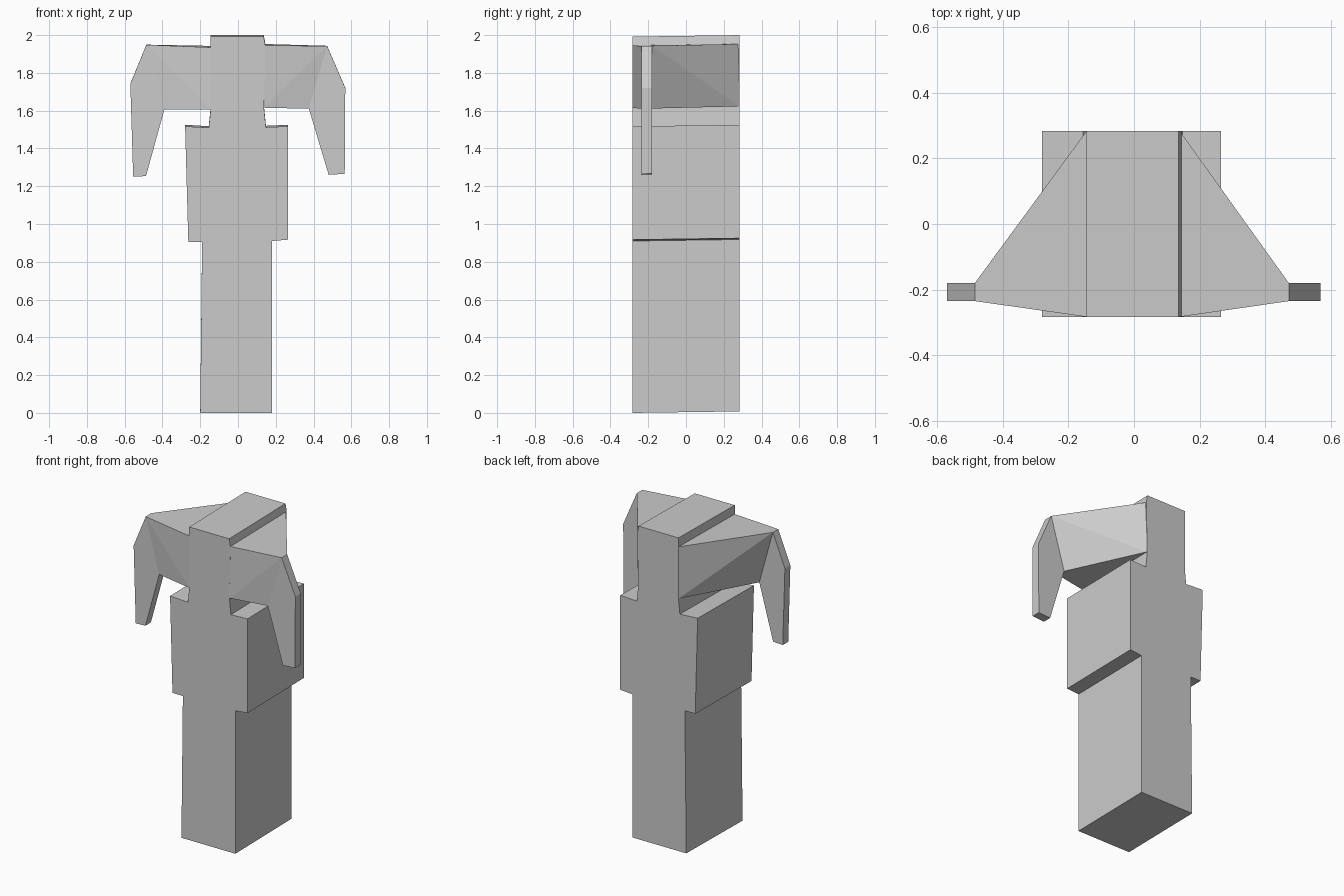
import bpy, bmesh

if "Cube" in bpy.data.objects:
    bpy.data.objects.remove(bpy.data.objects["Cube"])

D = 0.283      # half depth of the body
TILT = 0.014   # slight rise of every level towards the back


def build(name, profile, depths, caps):
    """Join a front and a back copy of an (x, z) profile into a closed solid."""
    bm = bmesh.new()
    front, back = [], []
    for (x, z), (y0, y1) in zip(profile, depths):
        front.append(bm.verts.new((x, y0, z + TILT * (y0 + D))))
        back.append(bm.verts.new((x, y1, z + TILT * (y1 + D))))
    n = len(profile)
    for i in range(n):
        j = (i + 1) % n
        bm.faces.new((front[i], front[j], back[j], back[i]))
    for cap in caps:
        bm.faces.new([front[i] for i in cap])
        bm.faces.new([back[i] for i in reversed(cap)])
    bmesh.ops.recalc_face_normals(bm, faces=bm.faces)
    mesh = bpy.data.meshes.new(name)
    bm.to_mesh(mesh)
    bm.free()
    obj = bpy.data.objects.new(name, mesh)
    bpy.context.collection.objects.link(obj)
    return obj


# Stepped body: legs, torso and head in one extruded outline
outline = [(-0.2, 0), (0.18, 0), (0.18, 0.91), (0.265, 0.917), (0.265, 1.517),
           (0.148, 1.512), (0.138, 1.61), (0.145, 1.945), (0.136, 1.992),
           (-0.145, 1.992), (-0.145, 1.935), (-0.145, 1.605), (-0.155, 1.51),
           (-0.28, 1.517), (-0.263, 0.905), (-0.19, 0.905)]
build("body", outline, [(-D, D)] * len(outline), [range(len(outline))])

# Arms: wide root tapering to a thin plate that hangs down
# Order: root top, root bottom, elbow, inner tip, outer tip, bend, shoulder
arms = {
    "right_arm": [(0.14, 1.945), (0.14, 1.615), (0.375, 1.61), (0.48, 1.26),
                  (0.565, 1.265), (0.568, 1.72), (0.472, 1.942)],
    "left_arm": [(-0.145, 1.935), (-0.145, 1.605), (-0.39, 1.605), (-0.487, 1.253),
                 (-0.555, 1.25), (-0.57, 1.742), (-0.485, 1.948)],
}
arm_depths = [(-D, D)] * 2 + [(-0.235, -0.18)] * 5
arm_caps = [(0, 1, 6), (1, 2, 6), (2, 3, 4, 5, 6)]
for name, profile in arms.items():
    build(name, profile, arm_depths, arm_caps)
